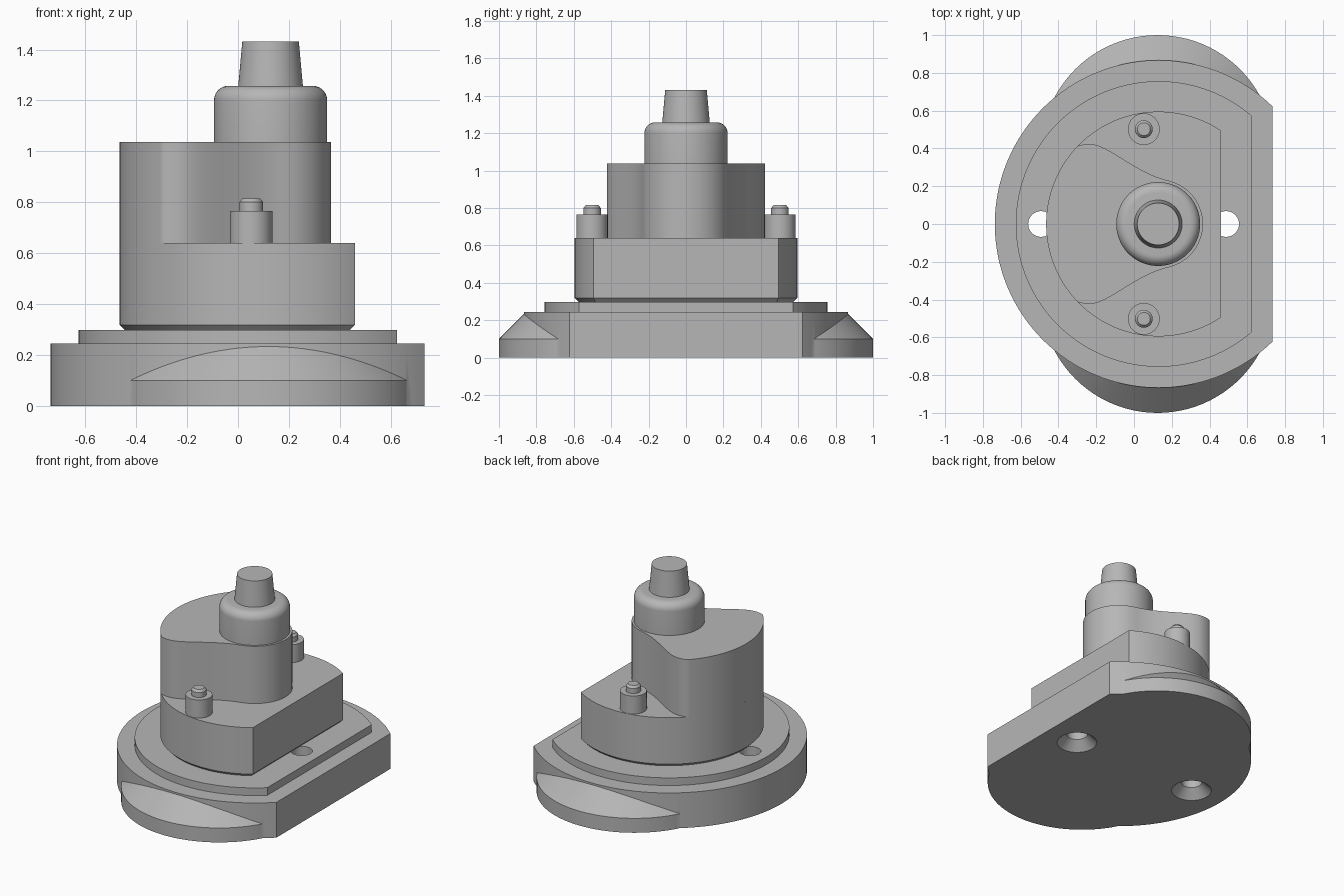
import bpy, bmesh, math
from mathutils import Vector
from mathutils.geometry import interpolate_bezier

cube = bpy.data.objects.get("Cube")
if cube:
    bpy.data.objects.remove(cube, do_unlink=True)

AXIS = 0.13  # x of the main turning axis

grey = bpy.data.materials.new("plain grey")
grey.use_nodes = True
colour = (0.47, 0.47, 0.47, 1)
grey.diffuse_color = colour
grey.node_tree.nodes["Principled BSDF"].inputs["Base Color"].default_value = colour


def loft(name, layers):
    """Closed solid through stacked outlines: list of (outline, z)."""
    bm = bmesh.new()
    rings = [[bm.verts.new((x, y, z)) for x, y in pts] for pts, z in layers]
    n = len(rings[0])
    for low, high in zip(rings, rings[1:]):
        for i in range(n):
            j = (i + 1) % n
            bm.faces.new((low[i], low[j], high[j], high[i]))
    bm.faces.new(rings[0][::-1])
    bm.faces.new(rings[-1])
    bmesh.ops.recalc_face_normals(bm, faces=bm.faces)
    mesh = bpy.data.meshes.new(name)
    bm.to_mesh(mesh)
    bm.free()
    mesh.materials.append(grey)
    ob = bpy.data.objects.new(name, mesh)
    bpy.context.collection.objects.link(ob)
    return ob


def circle(x, y, r, n=96):
    return [(x + r * math.cos(math.tau * i / n), y + r * math.sin(math.tau * i / n))
            for i in range(n)]


def flat_disc(r, cut, n=128):
    """Disc on the main axis with its +x side cut off straight."""
    a = math.acos((cut - AXIS) / r)
    steps = [a + (math.tau - 2 * a) * i / n for i in range(n + 1)]
    return [(AXIS + r * math.cos(t), r * math.sin(t)) for t in steps]


def turned(name, x, y, profile, n=96):
    return loft(name, [(circle(x, y, r, n), z) for r, z in profile])


def boolean(ob, other, operation):
    mod = ob.modifiers.new(operation.title(), "BOOLEAN")
    mod.operation, mod.object, mod.solver = operation, other, "EXACT"
    bpy.context.view_layer.objects.active = ob
    bpy.ops.object.modifier_apply(modifier=mod.name)
    bpy.data.objects.remove(other, do_unlink=True)


# Base plate with a bevelled lobe front and back
disc = flat_disc(0.867, 0.732)
base = loft("base_plate", [(disc, 0), (disc, 0.245)])
for side in (-1, 1):
    layers = []
    for r, z in ((0.617, 0), (0.617, 0.1), (0.479, 0.238)):
        pts = circle(AXIS - 0.005, side * 0.383, r)
        layers.append(([(min(x, 0.72), y) for x, y in pts], z))
    boolean(base, loft("lobe", layers), "UNION")

# Raised rim on the base
disc = flat_disc(0.756, 0.625)
rim = loft("raised_rim", [(disc, 0.245), (disc, 0.298)])

# Countersunk screw holes through both plates
for plate in (base, rim):
    for x in (-0.492, 0.488):
        hole = turned("hole_cutter", x, 0,
                      [(0.145, -0.015), (0.068, 0.062), (0.068, 0.4)], 48)
        boolean(plate, hole, "DIFFERENCE")

# Body with a chamfered foot
foot, disc = flat_disc(0.575, 0.44), flat_disc(0.595, 0.46)
body = loft("body", [(foot, 0.298), (disc, 0.318), (disc, 0.64)])

# Upper housing: round nose, waisted flanks, broad back
half = [(AXIS + 0.235 * math.cos(t), 0.235 * math.sin(t))
        for t in (math.radians(75) * i / 24 for i in range(24))]
flank = [(0.19, 0.228), (0.0, 0.27), (-0.13, 0.422), (-0.235, 0.423)]
corner = [(-0.235, 0.423), (-0.26, 0.423), (-0.28, 0.42), (-0.302, 0.411)]
for curve, count in ((flank, 25), (corner, 7)):
    pts = interpolate_bezier(*[Vector(p) for p in curve], count)
    half += [(p.x, p.y) for p in pts[:-1]]
start = math.atan2(0.411, -0.302 - AXIS)
for i in range(33):
    t = start + (math.pi - start) * i / 32
    half.append((AXIS + 0.595 * math.cos(t), 0.595 * math.sin(t)))
outline = half + [(x, -y) for x, y in half[-2:0:-1]]
housing = loft("upper_housing", [(outline, 0.64), (outline, 1.037)])

# Collar with a rounded shoulder, and tapered tip
fillet = 0.055
shoulder = [(0.222 - fillet + fillet * math.cos(t), 1.257 - fillet + fillet * math.sin(t))
            for t in (math.pi / 2 * i / 8 for i in range(9))]
collar = turned("collar", AXIS - 0.002, 0, [(0.222, 1.037)] + shoulder)
tip = turned("tapered_tip", AXIS - 0.002, 0, [(0.127, 1.257), (0.111, 1.432)])
parts = [base, rim, body, housing, collar, tip]

# Stepped pins
for side, label in ((-1, "front"), (1, "back")):
    y = side * 0.502
    parts.append(turned(label + "_pin_boss", 0.052, y, [(0.084, 0.64), (0.084, 0.765)], 48))
    parts.append(turned(label + "_pin", 0.052, y,
                        [(0.047, 0.765), (0.047, 0.8), (0.034, 0.815)], 48))

# Smooth curved walls, keep hard edges
for ob in parts:
    bpy.ops.object.select_all(action="DESELECT")
    ob.select_set(True)
    bpy.context.view_layer.objects.active = ob
    bpy.ops.object.shade_smooth_by_angle(angle=math.radians(25))
